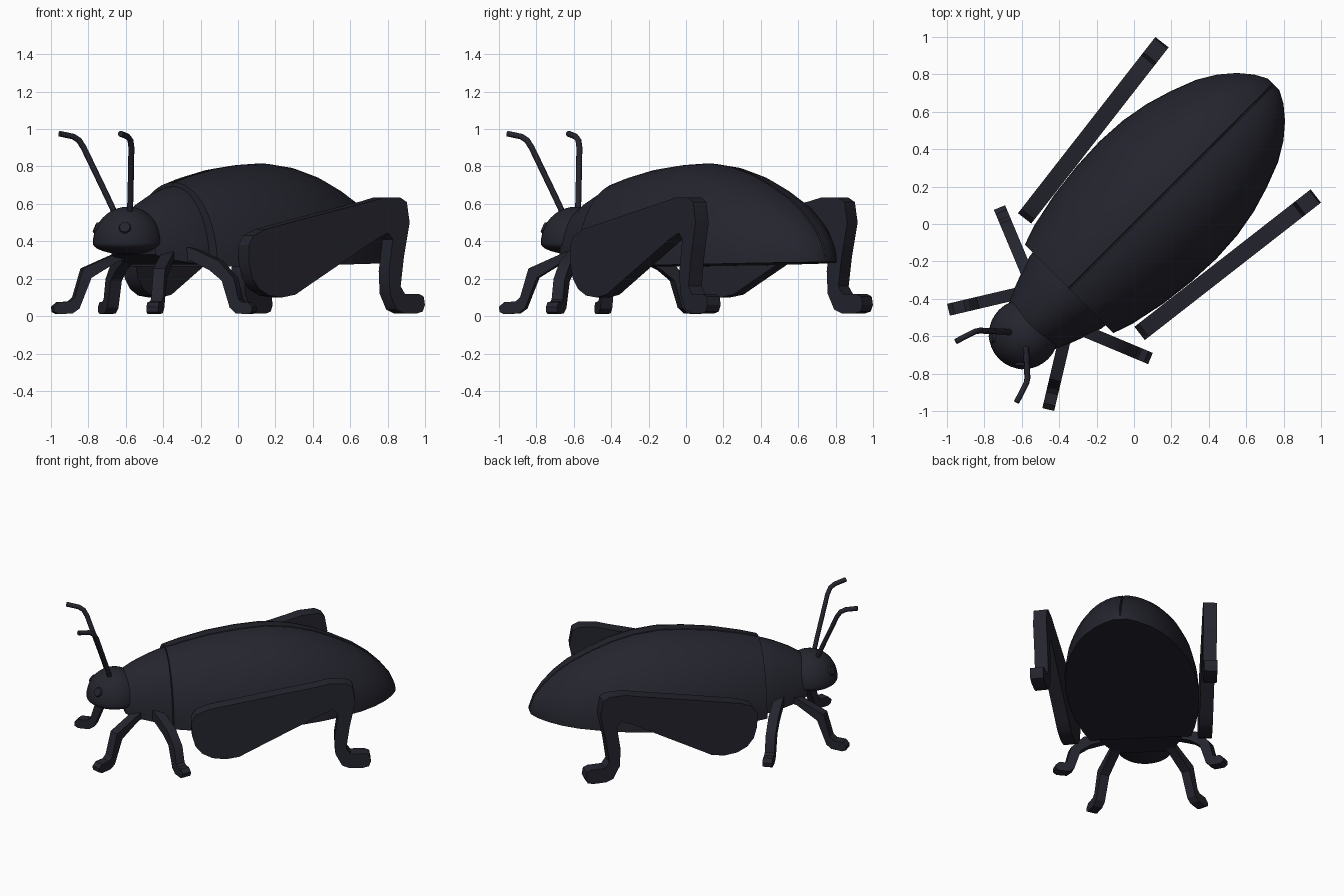
import bpy, bmesh, math
from mathutils import Vector

if "Cube" in bpy.data.objects:
    bpy.data.objects.remove(bpy.data.objects["Cube"])

R = math.sqrt(0.5)
black = bpy.data.materials.new("blue black shell")
black.diffuse_color = (0.018, 0.018, 0.028, 1)
black.use_nodes = True
black.node_tree.nodes["Principled BSDF"].inputs["Base Color"].default_value = black.diffuse_color


def world(u, v, z):
    """Body frame (u towards tail, v towards right side) to world; the body lies on x = y."""
    return Vector(((u + v) * R, (u - v) * R, z))


def finish(name, bm, angle=35):
    bmesh.ops.recalc_face_normals(bm, faces=bm.faces)
    me = bpy.data.meshes.new(name)
    bm.to_mesh(me)
    bm.free()
    me.materials.append(black)
    me.shade_smooth()
    me.set_sharp_from_angle(angle=math.radians(angle))
    ob = bpy.data.objects.new(name, me)
    bpy.context.collection.objects.link(ob)
    return ob


def loft(name, stations, n=24, groove=False):
    """Skin half-ellipse sections given as (u, half width, top z, bottom z)."""
    bm = bmesh.new()
    rings = []
    for u, w, top, bot in stations:
        sec = []
        for i in range(n + 1):
            a = math.pi * i / n
            v, z = w * math.cos(a), bot + (top - bot) * math.sin(a)
            if groove and i == n // 2:      # narrow notch along the wing seam
                g = min(0.006, w * 0.2)
                sec += [(g, z), (0, z - 0.014), (-g, z)]
            else:
                sec.append((v, z))
        rings.append([bm.verts.new(world(u, v, z)) for v, z in sec])
    for a, b in zip(rings, rings[1:]):
        for i in range(len(a)):
            j = (i + 1) % len(a)
            bm.faces.new((a[i], a[j], b[j], b[i]))
    bm.faces.new(rings[0])
    bm.faces.new(rings[-1])
    return finish(name, bm)


def plate_leg(name, outline, x0, y0, slope, thick):
    """Extrude an (x, z) outline lying in a slanted upright plane, plus its mirror over x = y."""
    nrm = Vector((slope, -1, 0)).normalized() * thick / 2
    for side in ("a", "b"):
        bm = bmesh.new()
        loops = []
        for s in (-1, 1):
            loop = []
            for x, z in outline:
                p = Vector((x, y0 + slope * (x - x0), z)) + nrm * s
                if side == "b":
                    p.x, p.y = p.y, p.x
                loop.append(bm.verts.new(p))
            loops.append(loop)
        a, b = loops
        for i in range(len(a)):
            j = (i + 1) % len(a)
            bm.faces.new((a[i], a[j], b[j], b[i]))
        bm.faces.new(a)
        bm.faces.new(b)
        finish(name + "_" + side, bm, 30)


# wing cases
loft("wing_cases", [
    (-0.49, .335, .715, .265), (-0.38, .372, .745, .265), (-0.19, .412, .785, .267),
    (0.0, .435, .808, .27), (.18, .443, .817, .272), (.35, .433, .797, .275),
    (.5, .406, .757, .278), (.64, .364, .70, .28), (.78, .31, .63, .283),
    (.88, .25, .56, .285), (.96, .182, .485, .287), (1.02, .11, .41, .288),
    (1.055, .045, .33, .29)], groove=True)

# thorax shield
loft("thorax", [
    (-0.79, .165, .56, .33), (-0.77, .175, .575, .32), (-0.70, .207, .617, .30),
    (-0.6, .245, .662, .285), (-0.52, .272, .69, .275), (-0.45, .28, .70, .275)])

# head: sphere with a flattened underside
head = bmesh.new()
bmesh.ops.create_uvsphere(head, u_segments=32, v_segments=20, radius=1)
for vert in head.verts:
    c = vert.co
    c.z *= 0.195 if c.z > 0 else 0.06
    c.x, c.y = -0.59 + c.x * 0.186, -0.59 + c.y * 0.186
    c.z += 0.39
finish("head", head, 50)

# eyes: thin discs sitting on the head
for k, sw in enumerate((False, True)):
    n = Vector((-0.015, -0.169, 0.075))
    p = Vector((-0.605, -0.758, 0.473))
    if sw:
        n.x, n.y = n.y, n.x
        p.x, p.y = p.y, p.x
    bm = bmesh.new()
    bmesh.ops.create_cone(bm, cap_ends=True, segments=16, radius1=.034, radius2=.028, depth=.016)
    rot = n.to_track_quat('Z', 'Y').to_matrix()
    for vert in bm.verts:
        vert.co = rot @ vert.co + p
    finish("eye_" + "ab"[k], bm)

# hind legs: big thigh, shin and foot in one flat outline
plate_leg("hind_leg", [
    (.03, .38), (.055, .43), (.12, .465), (.45, .553), (.69, .615), (.75, .634), (.84, .634),
    (.875, .61), (.89, .50), (.86, .32), (.842, .16), (.865, .118), (.94, .118), (.965, .105),
    (.972, .06), (.96, .025), (.93, .015), (.86, .015), (.82, .035), (.785, .12), (.78, .24),
    (.80, .41), (.775, .445), (.71, .41), (.33, .15), (.28, .115), (.21, .1), (.14, .11),
    (.085, .145), (.05, .2), (.032, .28)],
    .03, -.585, .78, .09)

# front legs
plate_leg("front_leg", [
    (-.48, .40), (-.64, .342), (-.835, .255), (-.88, .10), (-.905, .078), (-.965, .075),
    (-.992, .05), (-.99, .022), (-.965, .01), (-.89, .015), (-.855, .04), (-.79, .205),
    (-.65, .292), (-.48, .33)],
    -.99, -.458, .235, .065)

# middle legs
plate_leg("middle_leg", [
    (-.36, .38), (-.24, .365), (-.09, .295), (-.01, .20), (.015, .09), (.03, .077), (.065, .075),
    (.088, .05), (.085, .022), (.065, .01), (0, .015), (-.032, .045), (-.075, .19),
    (-.14, .245), (-.24, .295), (-.36, .31)],
    .09, -.72, -.419, .065)

# antennae
for k, sw in enumerate((False, True)):
    pts = [(-.58, -.63, .49), (-.575, -.70, .64), (-.57, -.825, .90), (-.575, -.85, .94),
           (-.59, -.88, .96), (-.628, -.953, .975)]
    cu = bpy.data.curves.new("antenna", 'CURVE')
    cu.dimensions = '3D'
    cu.bevel_depth = 0.016
    cu.bevel_resolution = 2
    cu.use_fill_caps = True
    sp = cu.splines.new('POLY')
    sp.points.add(len(pts) - 1)
    for q, (x, y, z) in zip(sp.points, pts):
        q.co = (y, x, z, 1) if sw else (x, y, z, 1)
    cu.materials.append(black)
    bpy.context.collection.objects.link(bpy.data.objects.new("antenna_" + "ab"[k], cu))
